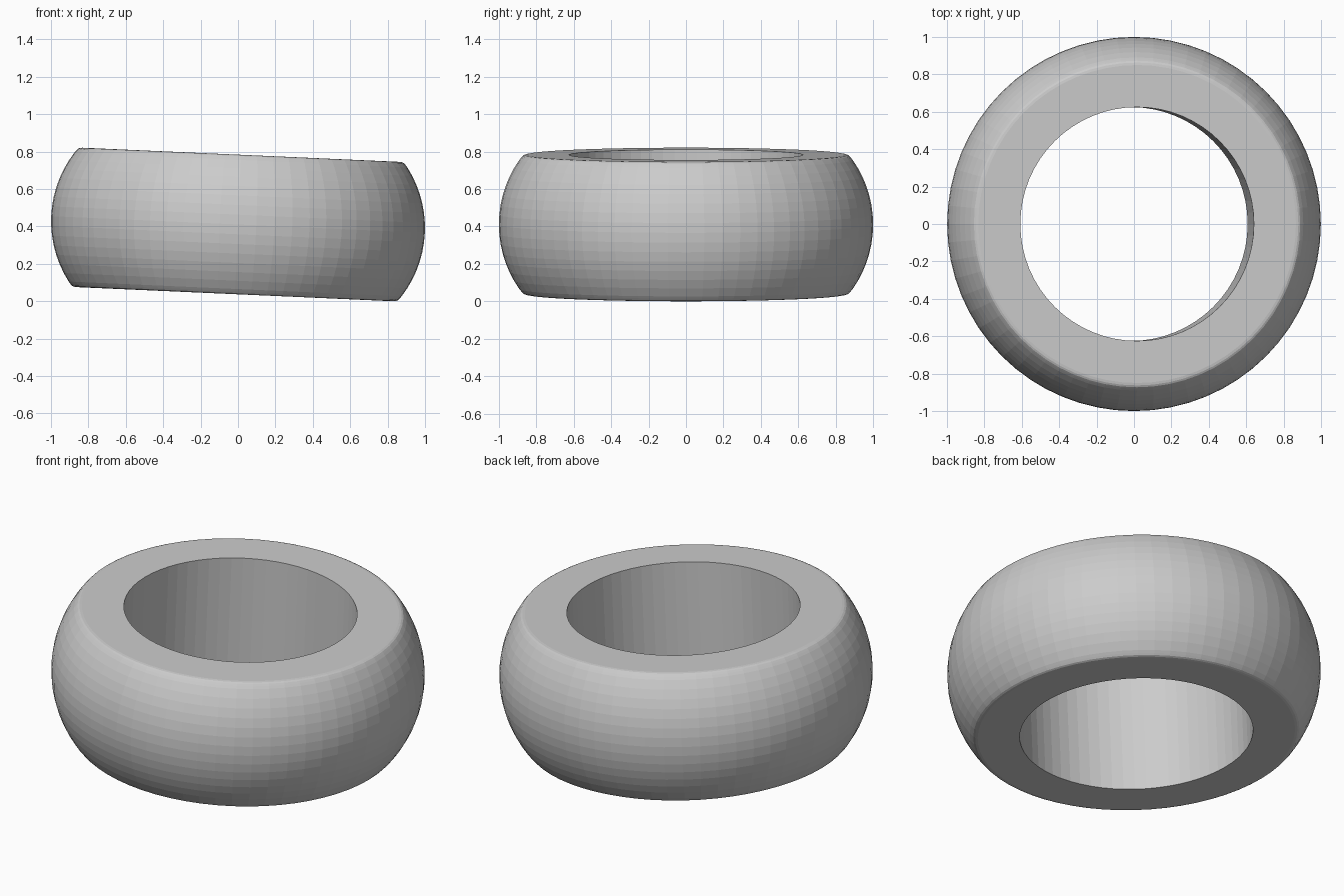
import bpy, bmesh
from math import radians, sin, cos, pi, asin
from mathutils import Matrix

if "Cube" in bpy.data.objects:
    bpy.data.objects.remove(bpy.data.objects["Cube"])

SEG = 64          # sides around the ring
HALF = 0.373      # half height
HOLE = 0.625      # bore radius
ARC = 0.60        # radius of the bulging outer wall

# Outer profile: bulging arc, then a small rounded rim at each end
end = asin(0.345 / ARC)
rows = 14
arc = [(1 - ARC + ARC * cos(a), ARC * sin(a))
       for a in (-end + 2 * end * i / rows for i in range(rows + 1))]
rim = [(0.881, 0.357), (0.873, 0.366), (0.863, 0.371), (0.85, HALF)]
profile = ([(HOLE, -HALF)] + [(r, -h) for r, h in reversed(rim)]
           + arc + rim + [(HOLE, HALF)])

# Ring body: revolve the closed profile
bm = bmesh.new()
rings = [[bm.verts.new((r * cos(2 * pi * s / SEG), r * sin(2 * pi * s / SEG), h))
          for r, h in profile] for s in range(SEG)]
n = len(profile)
for s in range(SEG):
    a, b = rings[s], rings[(s + 1) % SEG]
    for i in range(n):
        j = (i + 1) % n
        bm.faces.new((a[i], b[i], b[j], a[j]))
bmesh.ops.recalc_face_normals(bm, faces=bm.faces)

# Slight tilt towards +x, then stand it on the ground
bm.transform(Matrix.Rotation(radians(2.55), 4, 'Y'))
low = min(v.co.z for v in bm.verts)
bm.transform(Matrix.Translation((0, 0, -low)))

mesh = bpy.data.meshes.new("ring_bead")
bm.to_mesh(mesh)
bm.free()
bpy.context.collection.objects.link(bpy.data.objects.new("ring_bead", mesh))
